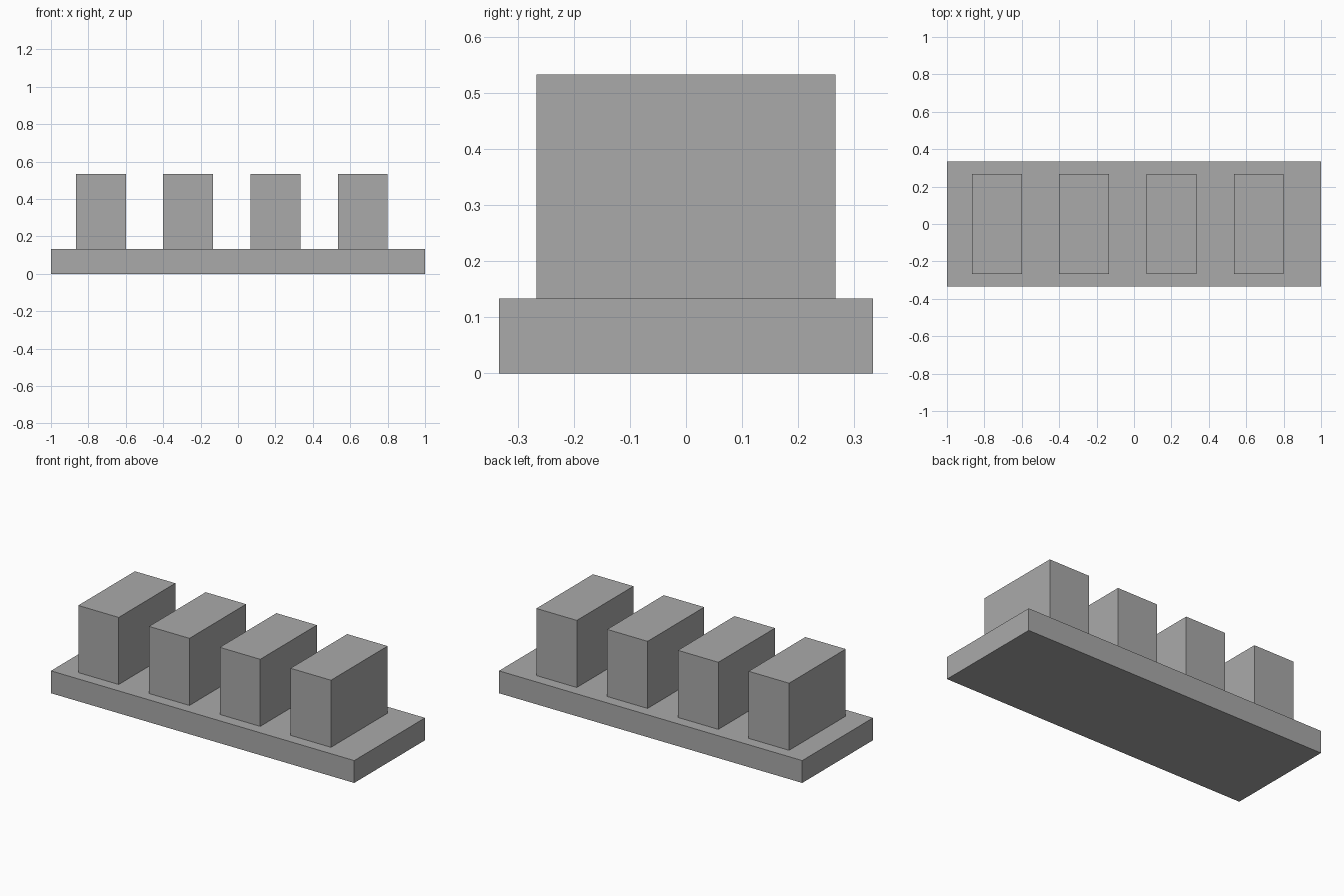
import bpy

cube = bpy.data.objects.get("Cube")
if cube:
    bpy.data.objects.remove(cube, do_unlink=True)

U = 1 / 15  # modelling unit: the base is 30 units long

grey = bpy.data.materials.new("plain_grey")
grey.use_nodes = True
colour = (0.4, 0.4, 0.4, 1)
grey.diffuse_color = colour
grey.node_tree.nodes["Principled BSDF"].inputs["Base Color"].default_value = colour


def box(name, x, z, size):
    """Box centred on x and y = 0, with its underside at z, all in units."""
    bpy.ops.mesh.primitive_cube_add(size=1, location=(x * U, 0, (z + size[2] / 2) * U))
    obj = bpy.context.object
    obj.name = obj.data.name = name
    obj.scale = [s * U for s in size]
    bpy.ops.object.transform_apply(location=False, rotation=False, scale=True)
    obj.data.materials.append(grey)
    return obj


# Base slab
box("base_slab", 0, 0, (30, 10, 2))

# Row of evenly spaced upright blocks, slightly off centre
for i in range(4):
    box(f"upright_block_{i + 1}", -11 + 7 * i, 2, (4, 8, 6))
